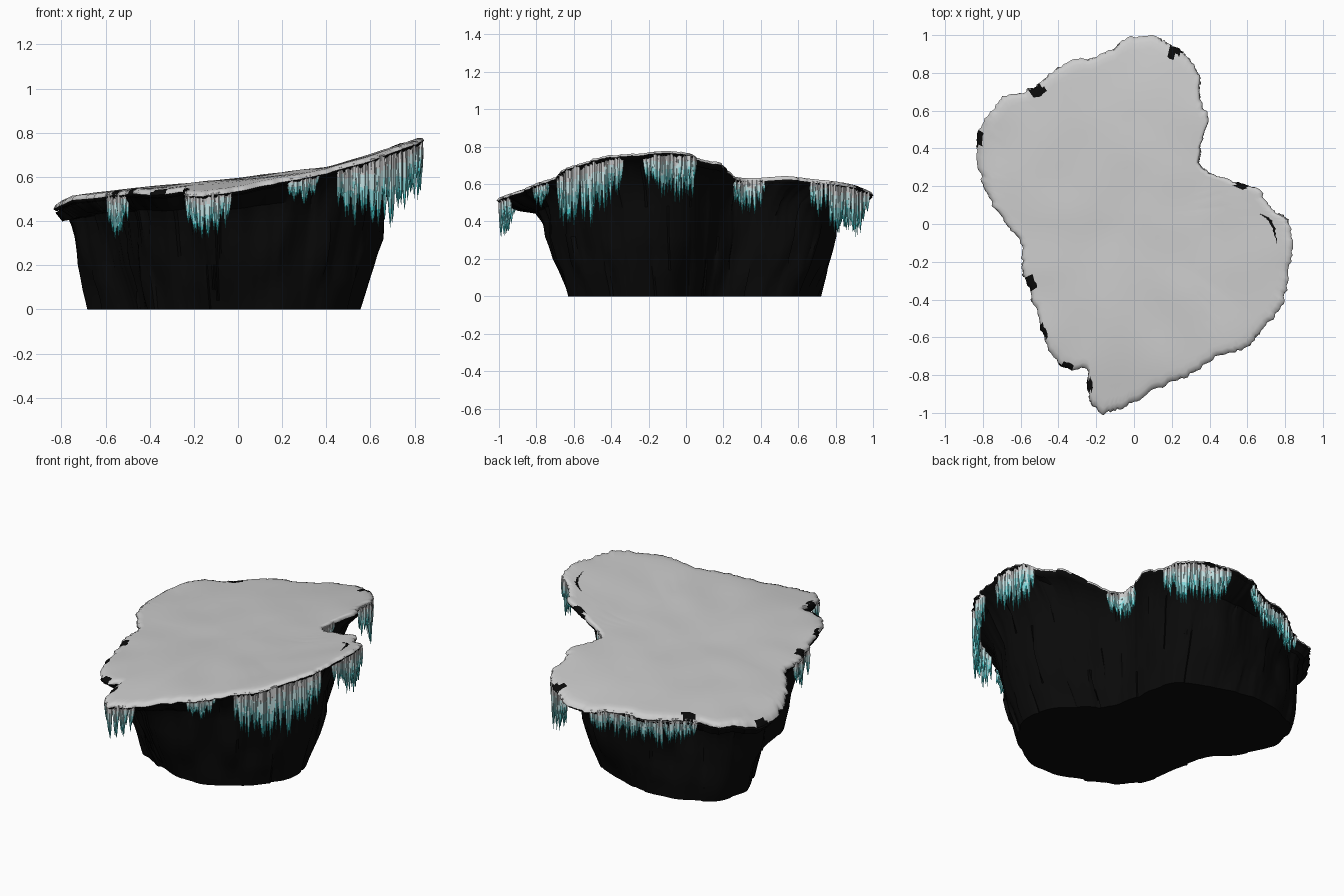
import bpy, bmesh, math, random
from mathutils import Vector, noise

if "Cube" in bpy.data.objects:
    bpy.data.objects.remove(bpy.data.objects["Cube"])

random.seed(4)
CENTRE = Vector((-0.04, 0.02))
# snow rim seen from above, and the narrower foot of the rock (both counterclockwise from the back)
OUTLINE = [(.05, 1), (-.05, .975), (-.18, .89), (-.33, .87), (-.45, .79), (-.55, .72), (-.69, .67),
           (-.78, .57), (-.84, .43), (-.81, .25), (-.77, .14), (-.68, 0), (-.60, -.1), (-.59, -.25),
           (-.53, -.42), (-.48, -.6), (-.37, -.76), (-.25, -.77), (-.25, -.87), (-.2, -.99), (-.1, -.99),
           (0, -.945), (.15, -.86), (.3, -.8), (.45, -.7), (.58, -.66), (.7, -.54), (.79, -.42),
           (.815, -.25), (.84, -.1), (.815, .02), (.74, .07), (.66, .18), (.55, .22), (.37, .29),
           (.35, .4), (.395, .55), (.35, .66), (.34, .8), (.25, .92), (.15, .98)]
FOOT = [(.05, .65), (-.09, .69), (-.3, .72), (-.46, .69), (-.62, .57), (-.68, .4), (-.6, .2), (-.48, .05),
        (-.42, -.2), (-.35, -.43), (-.15, -.56), (.11, -.64), (.3, -.57), (.43, -.47), (.53, -.34),
        (.55, -.2), (.5, -.06), (.4, .03), (.29, .13), (.24, .3), (.23, .45), (.16, .58)]
HEIGHTS = [(-.84, .475), (-.75, .515), (-.5, .545), (0, .592), (.4, .645), (.6, .70), (.84, .78)]
# icicle clusters: start, end (counterclockwise along the rim), longest icicle
CLUSTERS = [((-.02, .96), (-.57, .71), .19), ((-.6, -.2), (-.52, -.46), .2),
            ((-.24, -.92), (-.03, -.96), .22), ((.24, -.83), (.37, -.76), .13),
            ((.47, -.7), (.8, -.35), .34), ((.81, -.23), (.78, .05), .27),
            ((.42, .27), (.35, .43), .19), ((.35, .68), (.13, .98), .27)]
BARE = [(-.51, .7), (-.83, .45), (.22, .92), (.57, .21), (-.56, -.32), (-.5, -.57), (-.36, -.76), (-.25, -.85)]


def material(name, rgb):
    m = bpy.data.materials.new(name)
    m.diffuse_color = (*rgb, 1)
    m.use_nodes = True
    m.node_tree.nodes["Principled BSDF"].inputs["Base Color"].default_value = m.diffuse_color
    return m


def spline(points, per):
    out, n = [], len(points)
    for i in range(n):
        a, b, c, d = (Vector(points[(i + k) % n]) for k in (-1, 0, 1, 2))
        for s in range(per):
            t = s / per
            out.append(.5 * (2 * b + (c - a) * t + (2 * a - 5 * b + 4 * c - d) * t * t
                             + (3 * b - a - 3 * c + d) * t ** 3))
    return out


def top_z(p):
    x = max(-.84, min(.84, p.x))
    for (x0, z0), (x1, z1) in zip(HEIGHTS, HEIGHTS[1:]):
        if x <= x1:
            z = z0 + (z1 - z0) * (x - x0) / (x1 - x0)
            break
    return z - .045 * p.y ** 4 + .008 * noise.noise(Vector((p.x * 4, p.y * 4, 0)))


def loft(bm, rings, close_start=False, close_end=False):
    rows = [[bm.verts.new(co) for co in r] for r in rings]
    n = len(rows[0])
    faces = []
    for j, (a, b) in enumerate(zip(rows, rows[1:])):
        faces += [(j, bm.faces.new((a[i], a[(i + 1) % n], b[(i + 1) % n], b[i]))) for i in range(n)]
    if close_start:
        bm.faces.new(rows[0][::-1])
    if close_end:
        bm.faces.new(rows[-1])
    return faces


def finish(bm, name, mats, angle):
    bmesh.ops.recalc_face_normals(bm, faces=bm.faces)
    me = bpy.data.meshes.new(name)
    bm.to_mesh(me)
    bm.free()
    for m in mats:
        me.materials.append(m)
    ob = bpy.data.objects.new(name, me)
    bpy.context.collection.objects.link(ob)
    bpy.context.view_layer.objects.active = ob
    ob.select_set(True)
    bpy.ops.object.shade_smooth_by_angle(angle=math.radians(angle))
    ob.select_set(False)


rock_mat = material("dark_rock", (.003, .003, .003))
ice_mats = [material("ice_%d" % i, c) for i, c in enumerate(
    [(.78, .8, .8), (.55, .77, .78), (.25, .68, .7), (.06, .55, .57)])]

# Ragged rim line, plus a softened copy
base = spline(OUTLINE, 9)
rim = [p + (p - CENTRE).normalized() * (.014 * noise.noise(Vector((p.x * 22, p.y * 22, 3)))
                                        + random.uniform(-.008, .006)) for p in base]
N = len(rim)
soft = [sum((base[(i + k) % N] for k in range(-12, 13)), Vector((0, 0))) / 25 for i in range(N)]

# Snow cap: domed sheet with a thin rounded lip
snow_rings = []
for s, drop in [(.95, .04), (.985, .034), (1, .02), (.99, .006), (.965, 0), (.93, 0), (.87, 0), (.79, 0),
                (.7, 0), (.6, 0), (.5, 0), (.4, 0), (.3, 0), (.2, 0), (.1, 0)]:
    ring = []
    for p, sp in zip(rim, soft):
        q = CENTRE + (p.lerp(sp, min(1, max(0, (.97 - s) * 5))) - CENTRE) * s
        ring.append((q.x, q.y, top_z(q) - drop))
    snow_rings.append(ring)
bm = bmesh.new()
for j, f in loft(bm, snow_rings, close_end=True):
    c = f.calc_center_median().xy
    bare = min((c - Vector(b)).length + .012 * noise.noise(Vector((c.x * 30, c.y * 30, 0))) for b in BARE) < .04
    f.material_index = int(j < 2 or (j < 5 and bare))
finish(bm, "snow_cap", [None, rock_mat], 60)

# Rock body: wall blending from the foot outline out to the rim
polar = sorted((math.atan2(v.y, v.x), v.length) for v in (p - CENTRE for p in spline(FOOT, 6)))
polar = [(polar[-1][0] - math.tau, polar[-1][1])] + polar + [(polar[0][0] + math.tau, polar[0][1])]


def foot_radius(angle):
    for (a0, r0), (a1, r1) in zip(polar, polar[1:]):
        if angle <= a1:
            return r0 + (r1 - r0) * (angle - a0) / max(1e-6, a1 - a0)
    return polar[-1][1]


# each level: share of the way out to the rim, crag size, height function
levels = [(0, .015, lambda h: 0), (.05, .02, lambda h: .04), (.12, .022, lambda h: .09), (.19, .022, lambda h: .14),
          (.26, .022, lambda h: .2), (.32, .022, lambda h: .26), (.38, .022, lambda h: .32),
          (.45, .02, lambda h: .32 + (h - .32) * .35), (.54, .02, lambda h: .32 + (h - .32) * .58),
          (.74, .012, lambda h: h - .075), (.95, 0, lambda h: h - .036), (.75, 0, lambda h: h - .03)]
rock_rings = []
for f, amount, zf in levels:
    ring = []
    for p, sp in zip(rim, soft):
        r = p.lerp(sp, max(0, .9 - f)) - CENTRE
        z = zf(top_z(p))
        d = r.normalized()
        crag = noise.noise(Vector((r.x * 7, r.y * 7, z * 4))) + .6 * noise.cell(Vector((r.x * 7, r.y * 7, z * 6)))
        q = CENTRE + d * (foot_radius(math.atan2(r.y, r.x)) * (1 - f) + r.length * f + amount * crag)
        ring.append((q.x, q.y, z))
    rock_rings.append(ring)
bm = bmesh.new()
loft(bm, rock_rings, close_start=True)
finish(bm, "rock_body", [rock_mat], 35)


# Icicles: tapering spikes, pale at the root and teal at the tip
def icicle(bm, x, y, z, length, radius):
    sides, lean = 5, Vector((random.uniform(-.008, .008), random.uniform(-.008, .008)))
    turn = random.random() * 6
    rings = []
    for t, w in [(0, .8), (.25, 1), (.5, .85), (.75, .55), (1, .06)]:
        rings.append([(x + lean.x * t + radius * w * math.cos(turn + a * math.tau / sides),
                       y + lean.y * t + radius * w * math.sin(turn + a * math.tau / sides),
                       z - length * t) for a in range(sides)])
    for j, f in loft(bm, rings, True, True):
        f.material_index = j


def nearest(pt):
    return min(range(N), key=lambda i: (rim[i] - Vector(pt)).length)


bm = bmesh.new()
for start, end, longest in CLUSTERS:
    i0, i1 = nearest(start), nearest(end)
    path = [rim[i % N] for i in range(i0, i0 + (i1 - i0) % N + 1)]
    run = sum((b - a).length for a, b in zip(path, path[1:]))
    count = max(6, int(run / .0095))
    for c in range(count):
        t = (c + random.random() * .8) / count
        u = t * (len(path) - 1)
        i = min(int(u), len(path) - 2)
        p = path[i].lerp(path[i + 1], u - i)
        p = CENTRE + (p - CENTRE) * random.uniform(.968, .988)
        envelope = .5 + .5 * math.sin(math.pi * t) ** .7
        length = longest * envelope * random.uniform(.55, 1.05)
        icicle(bm, p.x, p.y, top_z(p) - .012, length, random.uniform(.009, .015))
finish(bm, "icicles", ice_mats, 60)
